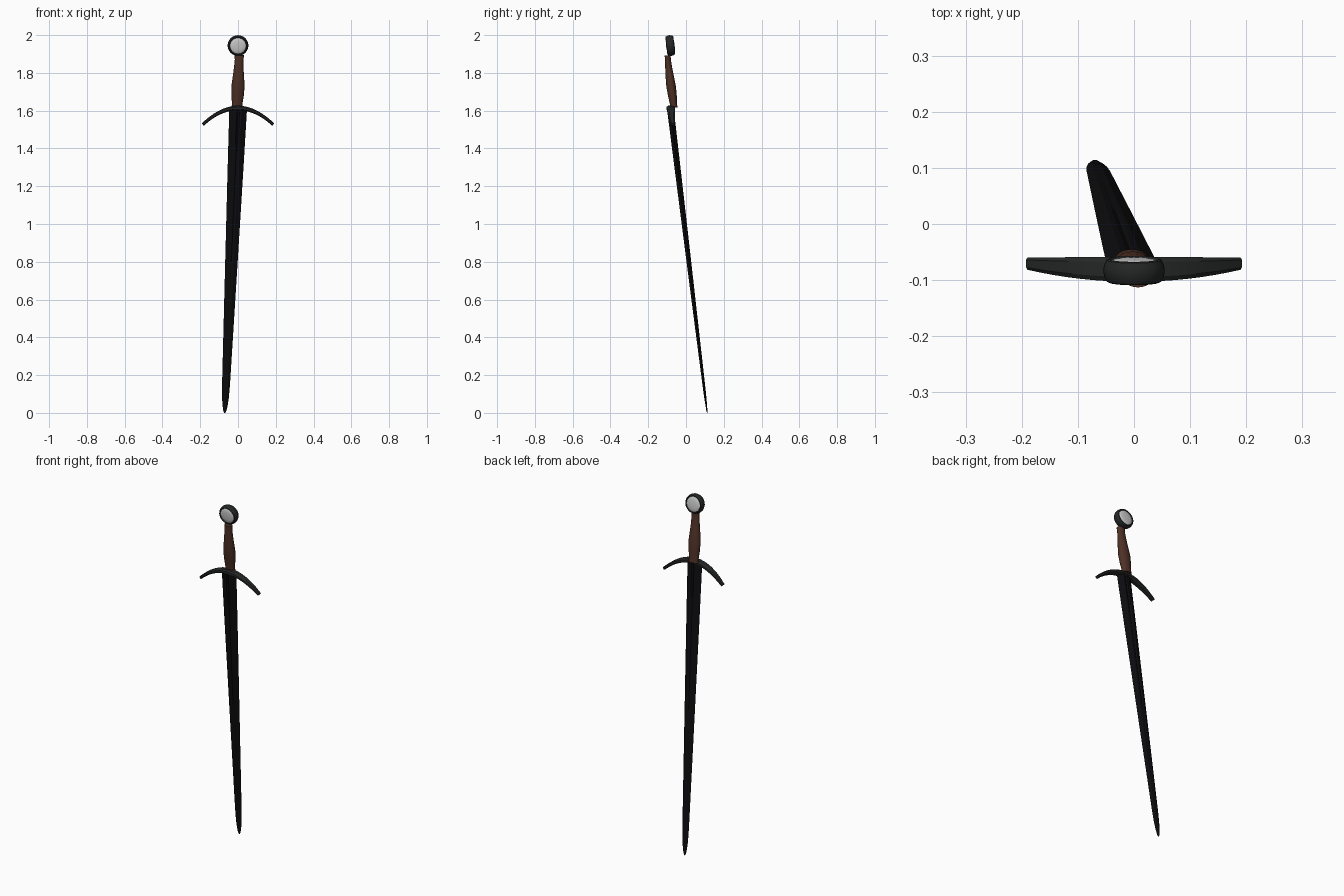
import bpy, bmesh, math
from mathutils import Vector, Matrix

if "Cube" in bpy.data.objects:
    bpy.data.objects.remove(bpy.data.objects["Cube"])

TILT = 0.118  # the whole sword leans about x


def material(name, rgb):
    m = bpy.data.materials.new(name)
    m.diffuse_color = (*rgb, 1)
    m.use_nodes = True
    m.node_tree.nodes["Principled BSDF"].inputs["Base Color"].default_value = m.diffuse_color
    return m


STEEL = material("black_steel", (0.004, 0.004, 0.005))
IRON = material("dark_iron", (0.018, 0.019, 0.019))
LEATHER = material("brown_leather", (0.075, 0.03, 0.019))
SILVER = material("silver", (0.6, 0.6, 0.6))


def loft(name, rings, mat, angle=30):
    """Skin a list of equal-length point rings and cap both ends."""
    bm = bmesh.new()
    rows = [[bm.verts.new(p) for p in ring] for ring in rings]
    n = len(rows[0])
    for a, b in zip(rows, rows[1:]):
        for i in range(n):
            j = (i + 1) % n
            bm.faces.new((a[i], a[j], b[j], b[i]))
    bm.faces.new(rows[0])
    bm.faces.new(rows[-1])
    bmesh.ops.recalc_face_normals(bm, faces=bm.faces)
    me = bpy.data.meshes.new(name)
    bm.to_mesh(me)
    bm.free()
    ob = bpy.data.objects.new(name, me)
    bpy.context.collection.objects.link(ob)
    me.materials.append(mat)
    bpy.ops.object.select_all(action='DESELECT')
    ob.select_set(True)
    bpy.context.view_layer.objects.active = ob
    bpy.ops.object.shade_smooth_by_angle(angle=math.radians(angle))
    return ob


# Blade: bevelled section with a shallow fuller fading toward the point
def blade_ring(z, w, t, groove):
    cx, cy = -0.07 + 0.044 * z, 0.112 - 0.121 * z
    half = [(1, 0), (0.4, 1), (0.16, 1), (0, 1 - groove), (-0.16, 1), (-0.4, 1)]
    pts = half + [(-u, -v) for u, v in half]
    return [(cx + u * w, cy + v * t, z) for u, v in pts]


blade_rows = [(1.62, 0.047, 0.018, 0.35), (1.3, 0.042, 0.016, 0.3),
              (0.8, 0.033, 0.0125, 0.15), (0.15, 0.021, 0.007, 0),
              (0.08, 0.018, 0.006, 0), (0.035, 0.013, 0.004, 0),
              (0.01, 0.008, 0.003, 0), (0.0, 0.003, 0.001, 0)]
loft("blade", [blade_ring(*r) for r in blade_rows], STEEL, 15)


# Crossguard: drooping bar with chamfered edges, tapering to the tips
def guard_ring(s):
    x = 0.187 * s
    drop = 0.088 * s * s
    slope = math.atan2(2 * 0.088 * s, 0.187)
    hy = 0.022 - 0.011 * s * s
    hz = 0.013 - 0.005 * abs(s)
    section = [(1, 0.5), (0.6, 1), (-0.6, 1), (-1, 0.5),
               (-1, -0.5), (-0.6, -1), (0.6, -1), (1, -0.5)]
    return [(x + v * hz * math.sin(slope),
             -0.081 + 0.118 * drop + u * hy,
             1.614 - drop + v * hz * math.cos(slope)) for u, v in section]


loft("crossguard", [guard_ring(i / 8) for i in range(-8, 9)], IRON)


# Grip: swelling oval handle
def grip_ring(z, cx, cy, rx, ry, n=20):
    return [(cx + rx * math.cos(a), cy + ry * math.sin(a), z - 0.12 * ry * math.sin(a) * -1)
            for a in (2 * math.pi * i / n for i in range(n))]


grip_rows = [(1.615, -0.004, -0.064, 0.030, 0.019), (1.64, -0.004, -0.067, 0.028, 0.019),
             (1.68, -0.002, -0.072, 0.033, 0.023), (1.73, 0.0, -0.079, 0.035, 0.025),
             (1.78, 0.002, -0.086, 0.030, 0.022), (1.83, 0.004, -0.092, 0.025, 0.018),
             (1.87, 0.006, -0.096, 0.023, 0.0155), (1.893, 0.007, -0.097, 0.025, 0.016)]
loft("grip", [grip_ring(*r) for r in grip_rows], LEATHER)


# Pommel: wheel turned around the tilted front-to-back axis
def turned(name, profile, mat, n=32):
    place = Matrix.Translation((0, -0.083, 1.945)) @ Matrix.Rotation(TILT, 4, 'X')
    rings = [[place @ Vector((r * math.cos(2 * math.pi * i / n), y,
                              r * math.sin(2 * math.pi * i / n))) for i in range(n)]
             for r, y in profile]
    return loft(name, rings, mat)


rim = [(0.042, 0.016), (0.045, 0.021), (0.049, 0.019), (0.053, 0.011)]
turned("pommel_ring", [(r, -y) for r, y in rim] + [(0.055, 0)] + rim[::-1], IRON)
dome = [(0.010, 0.0225), (0.025, 0.0215), (0.036, 0.0195), (0.043, 0.016)]
turned("pommel_discs", [(r, -y) for r, y in dome] + dome[::-1], SILVER)
